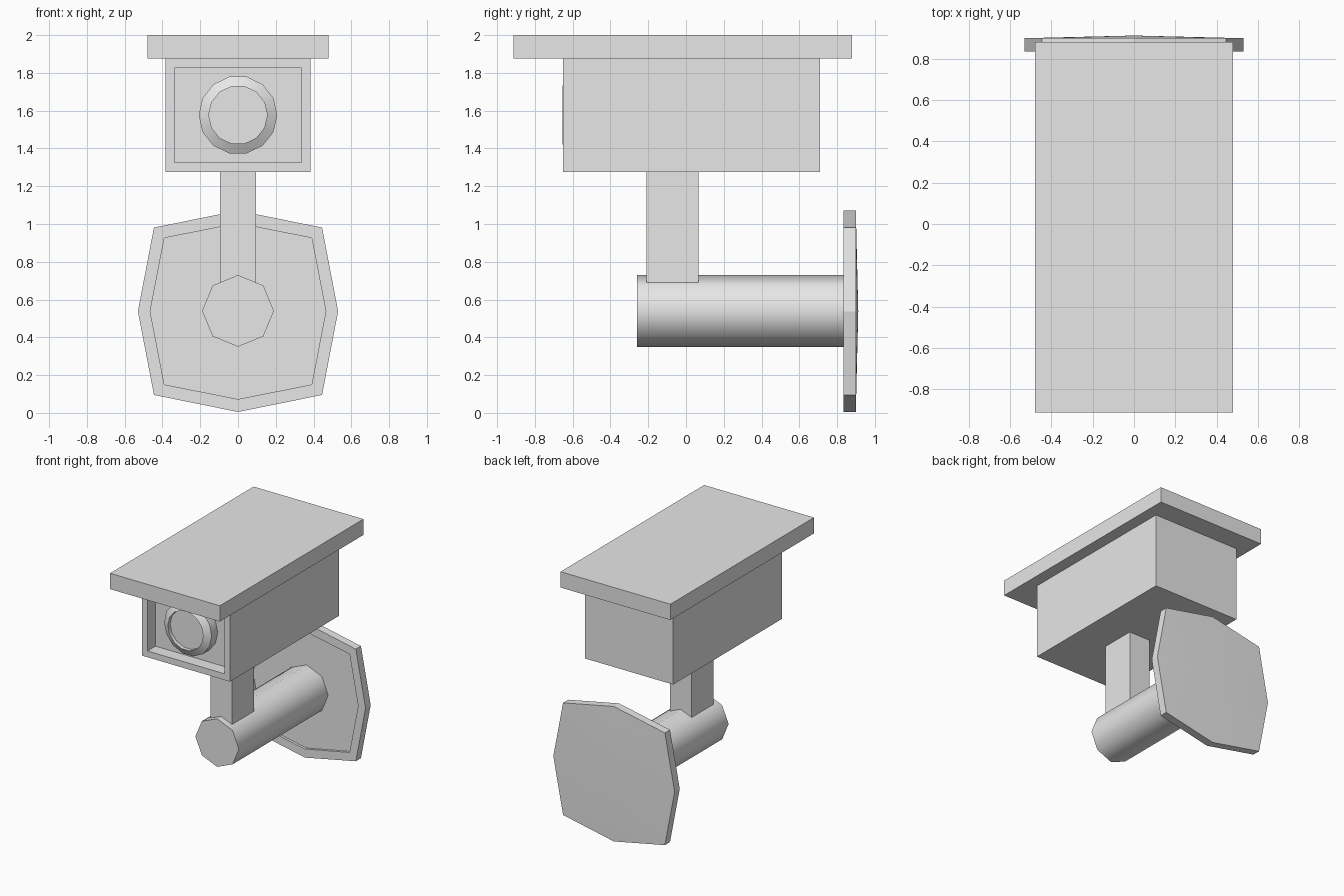
import bpy, bmesh, math
from mathutils import Vector

cube = bpy.data.objects.get("Cube")
if cube:
    bpy.data.objects.remove(cube, do_unlink=True)

grey = bpy.data.materials.new("light_grey")
grey.use_nodes = True
grey.diffuse_color = (0.8, 0.8, 0.8, 1)
grey.node_tree.nodes["Principled BSDF"].inputs["Base Color"].default_value = (0.8, 0.8, 0.8, 1)


def finish(name, bm, smooth=None):
    bmesh.ops.recalc_face_normals(bm, faces=bm.faces)
    mesh = bpy.data.meshes.new(name)
    bm.to_mesh(mesh)
    bm.free()
    mesh.materials.append(grey)
    obj = bpy.data.objects.new(name, mesh)
    bpy.context.collection.objects.link(obj)
    if smooth:
        bpy.ops.object.select_all(action='DESELECT')
        obj.select_set(True)
        bpy.context.view_layer.objects.active = obj
        bpy.ops.object.shade_smooth_by_angle(angle=math.radians(smooth))
    return obj


def box_mesh(lo, hi):
    bm = bmesh.new()
    bmesh.ops.create_cube(bm, size=1)
    lo, hi = Vector(lo), Vector(hi)
    for v in bm.verts:
        v.co = (lo + hi) / 2 + v.co * (hi - lo)
    return bm


def loft(rings):
    """Bridge successive outlines of (x, y, z) points and cap both ends."""
    bm = bmesh.new()
    loops = [[bm.verts.new(p) for p in ring] for ring in rings]
    n = len(loops[0])
    for a, b in zip(loops, loops[1:]):
        for i in range(n):
            j = (i + 1) % n
            bm.faces.new((a[i], a[j], b[j], b[i]))
    bm.faces.new(loops[0])
    bm.faces.new(loops[-1])
    return bm


def circle(r, y, z, n):
    return [(r * math.cos(i * math.tau / n), y, z + r * math.sin(i * math.tau / n))
            for i in range(n)]


# Sunshield roof and support post
finish("roof", box_mesh((-0.48, -0.912, 1.875), (0.48, 0.88, 2)))
finish("post", box_mesh((-0.095, -0.21, 0.6), (0.095, 0.065, 1.275)))

# Housing with a recessed window in the front
bm = box_mesh((-0.385, -0.65, 1.275), (0.385, 0.71, 1.875))
bm.normal_update()
front = min(bm.faces, key=lambda f: f.calc_center_median().y)
bmesh.ops.inset_individual(bm, faces=[front], thickness=0.07)
pocket = bmesh.ops.extrude_discrete_faces(bm, faces=[front])["faces"][0]
for v in pocket.verts:
    v.co.y += 0.1
finish("housing", bm)

# Lens barrel with a chamfered rim and sunken glass
profile = ((0.208, -0.54), (0.208, -0.625), (0.155, -0.655), (0.155, -0.625))
finish("lens", loft([circle(r, y, 1.577, 14) for r, y in profile]), 40)

# Mounting arm
finish("arm", loft([circle(0.19, y, 0.54, 8) for y in (-0.26, 0.87)]), 50)


# Wall plate with a shallow recess in front and a slightly domed back
def plate_ring(side, corner_x, corner_z, top, y):
    pts = [(side, 0), (corner_x, corner_z), (0, top), (-corner_x, corner_z)]
    pts += [(-x, -z) for x, z in pts]
    return [(x, y, 0.538 + z) for x, z in pts]


outer = (0.53, 0.445, 0.443, 0.533)
inner = (0.465, 0.39, 0.388, 0.465)
bm = loft([plate_ring(*inner, 0.855), plate_ring(*inner, 0.835),
           plate_ring(*outer, 0.835), plate_ring(*outer, 0.899)])
back = max(bm.faces, key=lambda f: f.calc_center_median().y)
centre = bmesh.ops.poke(bm, faces=[back])["verts"][0]
centre.co.y = 0.912
finish("wall_plate", bm, 15)
